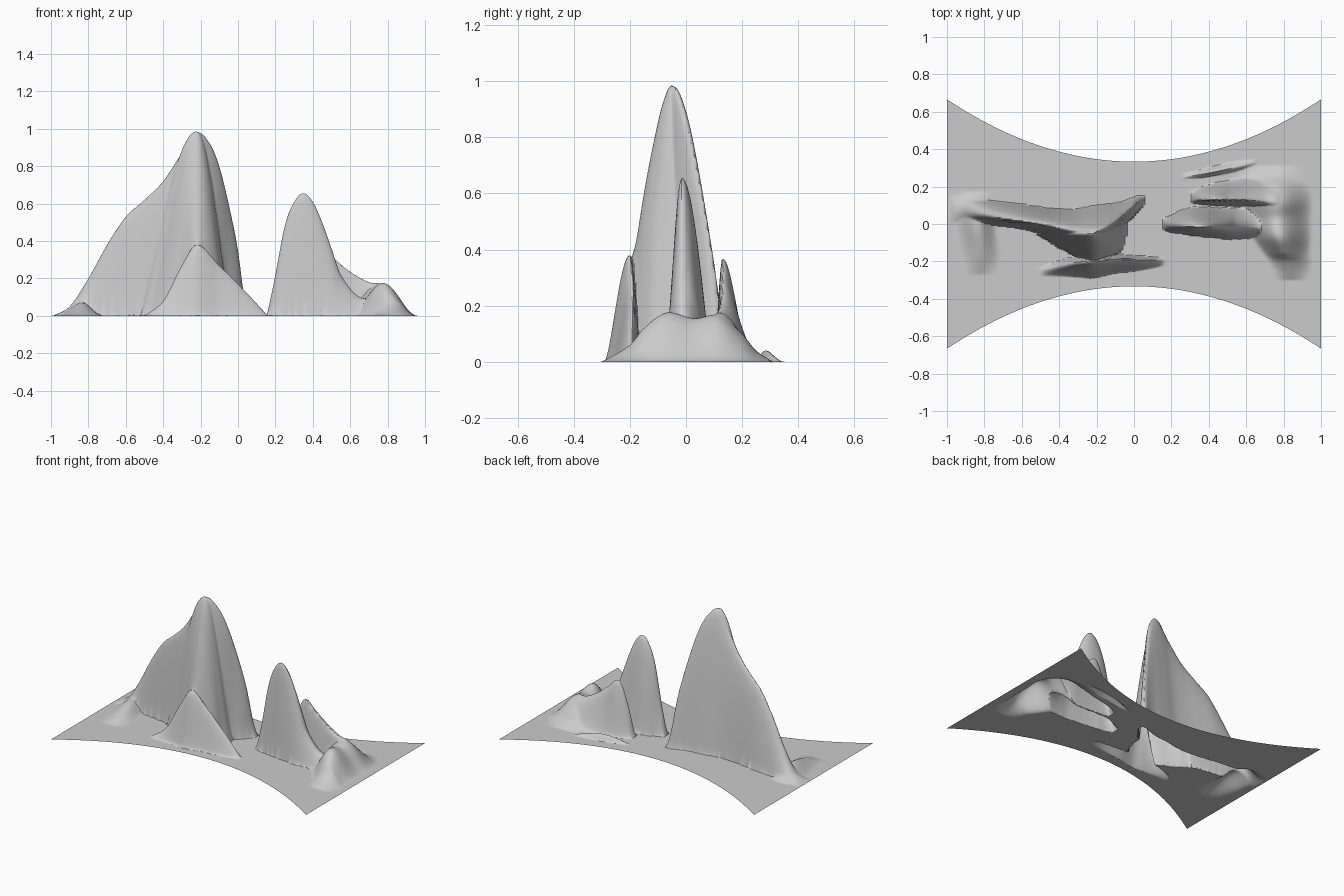
import bpy, bmesh, math

NX, NY = 170, 150


def sample(rows, t):
    """Smooth (Hermite) interpolation of a table whose first column is the position."""
    if t <= rows[0][0] or t >= rows[-1][0]:
        return None
    i = max(k for k in range(len(rows) - 1) if rows[k][0] <= t)
    a, b = rows[i], rows[i + 1]
    p, n = rows[max(i - 1, 0)], rows[min(i + 2, len(rows) - 1)]
    w = b[0] - a[0]
    s = (t - a[0]) / w
    out = []
    for k in range(1, len(a)):
        ma = (b[k] - p[k]) / (b[0] - p[0]) * w
        mb = (n[k] - a[k]) / (n[0] - a[0]) * w
        out.append((2*s**3 - 3*s*s + 1) * a[k] + (s**3 - 2*s*s + s) * ma
                   + (3*s*s - 2*s**3) * b[k] + (s**3 - s*s) * mb)
    return out


def ridge(rows, along, across, power):
    """Height of a ridge: rows are (position, crest, height, width below, width above)."""
    v = sample(rows, along)
    if v is None:
        return 0.0
    crest, h, lo, hi = v
    d = across - crest
    u = abs(d) / max(lo if d < 0 else hi, 0.005)
    return max(h, 0) * math.cos(u * math.pi / 2) ** power if u < 1 else 0.0


# ridges running along x
MAIN = [(-0.99, 0.08, 0, .07, .08), (-0.9, 0.07, .05, .07, .08), (-0.8, 0.05, .2, .05, .08),
        (-0.7, 0.03, .38, .04, .085), (-0.6, 0.015, .53, .04, .09), (-0.5, 0.0, .62, .05, .09),
        (-0.4, -0.02, .72, .07, .10), (-0.3, -0.04, .87, .08, .12), (-0.22, -0.045, .98, .09, .14),
        (-0.15, -0.02, .92, .07, .125), (-0.1, 0.01, .8, .06, .10), (-0.05, 0.05, .6, .05, .07),
        (0, 0.09, .35, .045, .05), (0.03, 0.115, .12, .035, .035), (0.055, 0.13, 0, .02, .02)]
FRONT = [(-0.5, -0.25, 0, .03, .02), (-0.4, -0.225, .08, .055, .03), (-0.3, -0.205, .27, .08, .035),
         (-0.22, -0.2, .38, .09, .04), (-0.1, -0.19, .27, .075, .03), (0.03, -0.19, .14, .06, .02),
         (0.16, -0.195, 0, .03, .015)]
TWIN = [(0.155, 0.0, 0, .03, .03), (0.2, -0.005, .22, .04, .05), (0.25, -0.01, .48, .04, .08),
        (0.3, -0.013, .61, .045, .1), (0.35, -0.015, .655, .05, .105), (0.4, -0.015, .61, .055, .105),
        (0.45, -0.015, .5, .06, .10), (0.5, -0.015, .36, .065, .1), (0.55, -0.015, .22, .065, .1),
        (0.65, -0.015, .1, .06, .11), (0.75, -0.02, .1, .06, .12)]
REAR = [(0.31, 0.13, 0, .02, .05), (0.36, 0.13, .2, .025, .07), (0.43, 0.13, .365, .03, .09),
        (0.52, 0.13, .3, .035, .11), (0.6, 0.13, .235, .04, .13), (0.7, 0.12, .18, .06, .15),
        (0.78, 0.11, .16, .1, .16), (0.9, 0.1, 0, .1, .16)]
FIN = [(0.26, 0.25, 0, .01, .02), (0.35, 0.265, .025, .02, .025), (0.45, 0.285, .04, .025, .03),
       (0.55, 0.305, .025, .025, .03), (0.66, 0.33, 0, .01, .02)]
# ridges running along y
SPUR = [(-0.23, -0.22, .3, .08, .06), (-0.2, -0.22, .36, .09, .09), (-0.18, -0.22, .42, .09, .11),
        (-0.15, -0.22, .6, .13, .14), (-0.12, -0.22, .76, .19, .16), (-0.08, -0.22, .93, .25, .17),
        (-0.045, -0.22, .98, .30, .18), (0.0, -0.2, .8, .2, .16), (0.03, -0.15, .5, .1, .1)]
EAST = [(-0.3, 0.84, 0, .1, .1), (-0.2, 0.82, .06, .11, .14), (-0.15, 0.8, .12, .12, .15),
        (-0.07, 0.775, .175, .15, .18), (0.03, 0.765, .155, .19, .19), (0.12, 0.76, .165, .22, .2),
        (0.2, 0.75, .1, .24, .2), (0.25, 0.75, .04, .22, .18), (0.31, 0.75, 0, .18, .15)]
WEST = [(-0.27, -0.82, 0, .1, .1), (-0.15, -0.82, .04, .12, .11), (-0.02, -0.83, .07, .13, .1),
        (0.08, -0.84, .06, .13, .1), (0.17, -0.85, 0, .1, .1)]


def height(x, y):
    return max(ridge(MAIN, x, y, 1.0), ridge(FRONT, x, y, 1.5), ridge(TWIN, x, y, 1.1),
               ridge(REAR, x, y, 1.6), ridge(FIN, x, y, 1.5), ridge(SPUR, y, x, 1.2),
               ridge(EAST, y, x, 1.8), ridge(WEST, y, x, 2.0))


# open sheet with two concave long edges, raised into peaks
bm = bmesh.new()
grid = []
for i in range(NX + 1):
    x = -1 + 2 * i / NX
    half = (1 + x * x) / 3
    col = []
    for j in range(NY + 1):
        y = half * (2 * j / NY - 1)
        col.append(bm.verts.new((x, y, height(x, y))))
    grid.append(col)
for i in range(NX):
    for j in range(NY):
        bm.faces.new((grid[i][j], grid[i + 1][j], grid[i + 1][j + 1], grid[i][j + 1]))
mesh = bpy.data.meshes.new("terrain_sheet")
bm.to_mesh(mesh)
bm.free()
sheet = bpy.data.objects.new("terrain_sheet", mesh)
bpy.context.collection.objects.link(sheet)
bpy.context.view_layer.objects.active = sheet
sheet.select_set(True)
bpy.ops.object.shade_smooth_by_angle(angle=math.radians(40))
